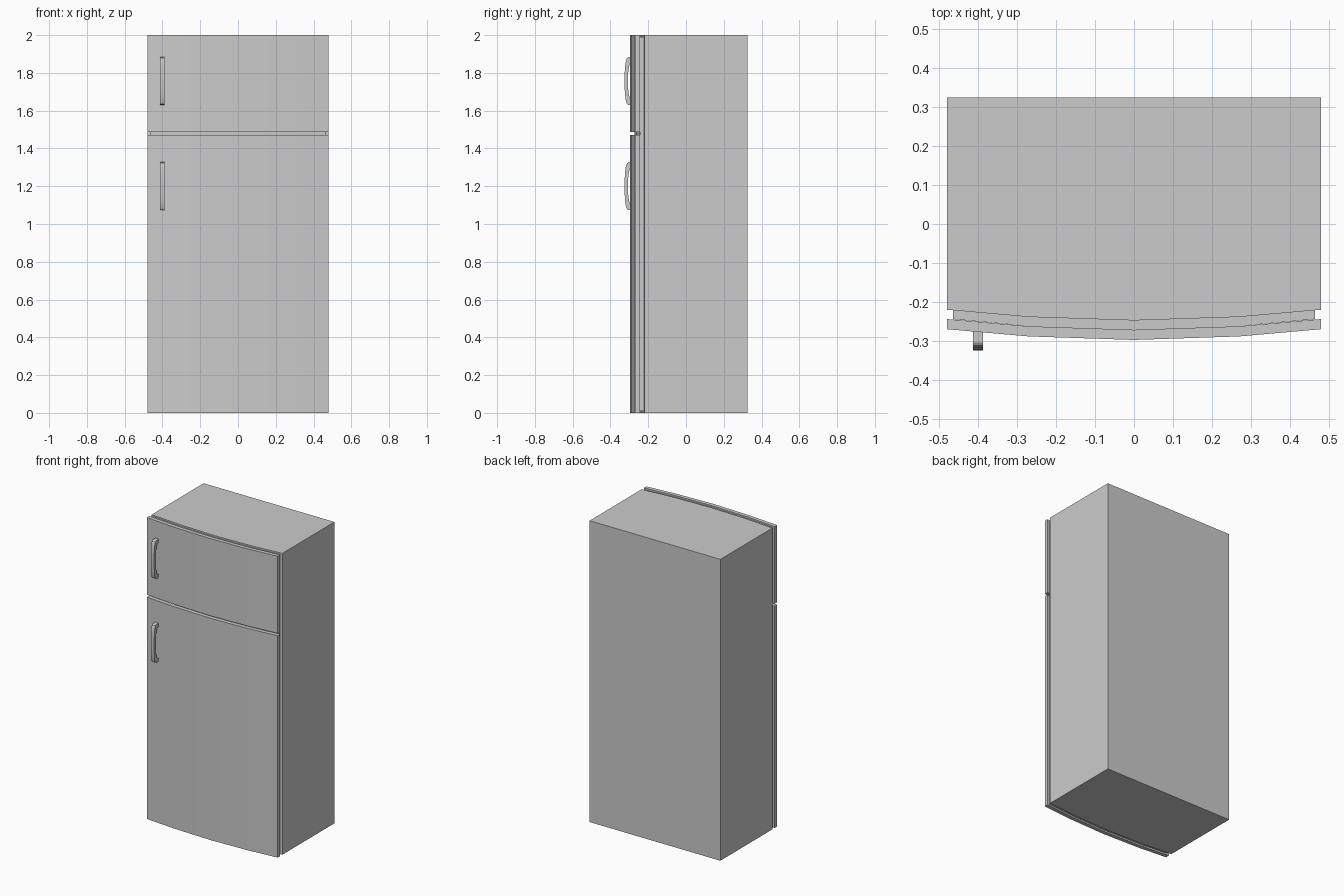
import bpy, bmesh, math
from mathutils import Vector

if "Cube" in bpy.data.objects:
    bpy.data.objects.remove(bpy.data.objects["Cube"])


def prism(name, pts, axis, lo, hi):
    """Extrude a 2D outline: axis 'z' uses (x, y) points, axis 'x' uses (y, z)."""
    bm = bmesh.new()
    place = (lambda p: (p[0], p[1], lo)) if axis == 'z' else (lambda p: (lo, p[0], p[1]))
    face = bm.faces.new([bm.verts.new(place(p)) for p in pts])
    new = bmesh.ops.extrude_face_region(bm, geom=[face])['geom']
    step = Vector((0, 0, hi - lo)) if axis == 'z' else Vector((hi - lo, 0, 0))
    bmesh.ops.translate(bm, vec=step, verts=[v for v in new if isinstance(v, bmesh.types.BMVert)])
    bmesh.ops.recalc_face_normals(bm, faces=bm.faces)
    me = bpy.data.meshes.new(name)
    bm.to_mesh(me)
    bm.free()
    ob = bpy.data.objects.new(name, me)
    bpy.context.collection.objects.link(ob)
    bpy.ops.object.select_all(action='DESELECT')
    ob.select_set(True)
    bpy.context.view_layer.objects.active = ob
    bpy.ops.object.shade_smooth_by_angle(angle=math.radians(30))
    return ob


def bow(y, half=0.48):
    """Gently bowed front line, left to right."""
    return [(-half, y), (-0.27, y - 0.0185), (0, y - 0.0275), (0.27, y - 0.0185), (half, y)]


# Cabinet with bowed front
prism("cabinet", bow(-0.22) + [(0.48, 0.325), (-0.48, 0.325)], 'z', 0, 2)

# Recessed seal between cabinet and doors
prism("door_seal", bow(-0.244, 0.465) + bow(-0.22, 0.465)[::-1], 'z', 0.01, 1.99)

# Freezer and fridge doors, each with an arched handle
for label, z0, z1, hz in (("fridge", 0, 1.472, 1.2), ("freezer", 1.488, 2, 1.757)):
    prism(label + "_door", bow(-0.27) + bow(-0.244)[::-1], 'z', z0, z1)
    outer = [(-0.275, 0.127), (-0.304, 0.127), (-0.312, 0.122), (-0.318, 0.108),
             (-0.322, 0.08), (-0.325, 0.04)]
    inner = [(-0.275, 0.106), (-0.295, 0.1), (-0.302, 0.075), (-0.307, 0.038)]
    mirror = lambda half: half + [(y, -z) for y, z in reversed(half)]
    outline = mirror(outer) + mirror(inner)[::-1]
    prism(label + "_handle", [(y, hz + z) for y, z in outline], 'x', -0.413, -0.388)
